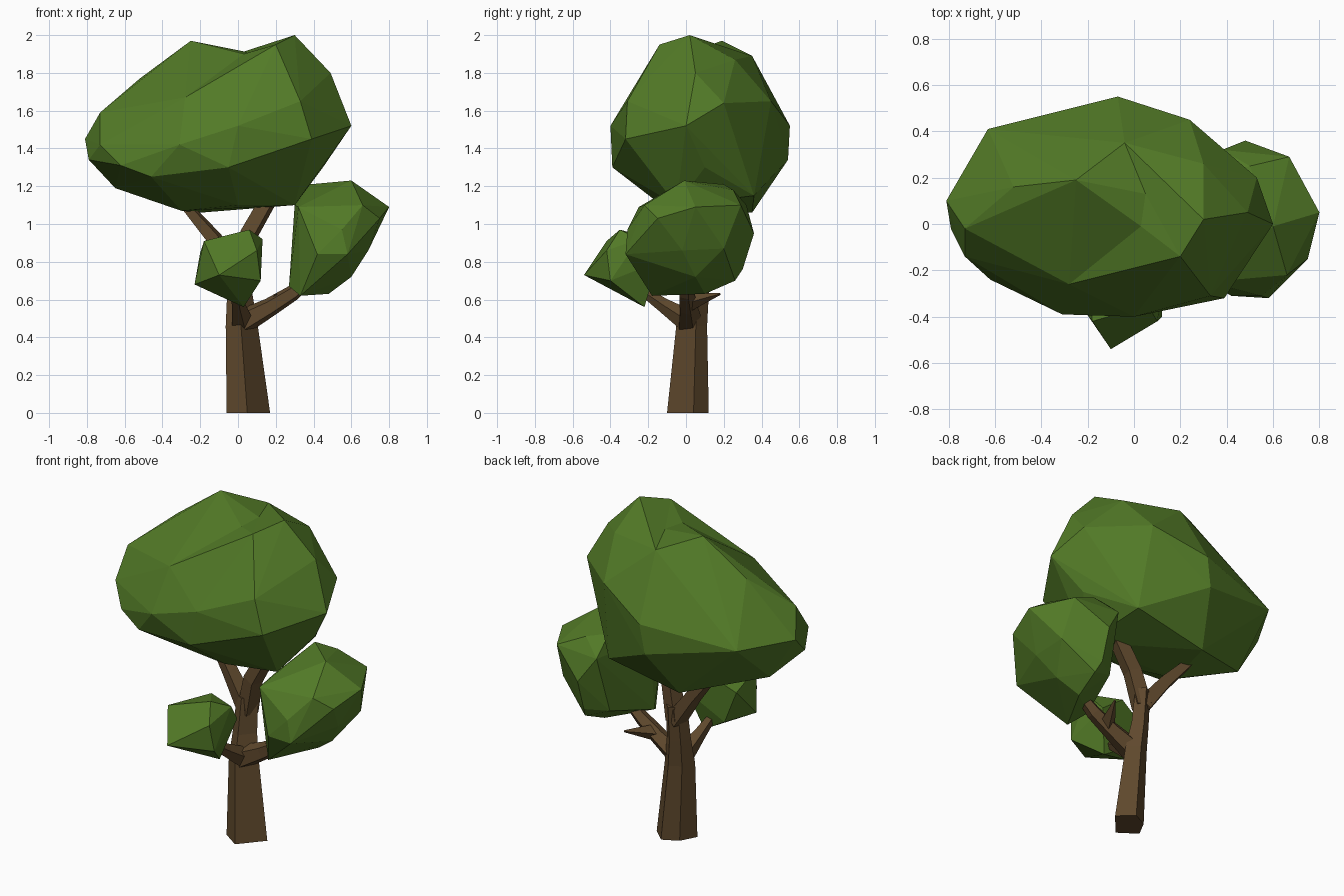
import bpy, bmesh, math
from mathutils import Vector


def material(name, color):
    m = bpy.data.materials.new(name)
    m.diffuse_color = (*color, 1)
    return m


LEAF = material("leaf_green", (0.085, 0.195, 0.02))
BARK = material("bark_brown", (0.115, 0.066, 0.026))


def finish(bm, name, mat):
    bmesh.ops.recalc_face_normals(bm, faces=bm.faces)
    me = bpy.data.meshes.new(name)
    bm.to_mesh(me)
    bm.free()
    me.materials.append(mat)
    ob = bpy.data.objects.new(name, me)
    bpy.context.collection.objects.link(ob)
    return ob


def foliage(name, pts, dents=()):
    """Faceted clump stretched over key points; each dent (a, b, low) sinks the ridge a-b to low."""
    bm = bmesh.new()
    for p in pts:
        bm.verts.new(p)
    bmesh.ops.convex_hull(bm, input=bm.verts[:])
    for v in [v for v in bm.verts if not v.link_faces]:
        bm.verts.remove(v)
    for a, b, low in dents:
        va = min(bm.verts, key=lambda v: (v.co - Vector(a)).length)
        vb = min(bm.verts, key=lambda v: (v.co - Vector(b)).length)
        ridge = bm.edges.get((va, vb))
        if ridge and all(len(f.verts) == 3 for f in ridge.link_faces):
            o = [v for f in ridge.link_faces for v in f.verts if v not in (va, vb)]
            bm.edges.remove(ridge)
            m = bm.verts.new(low)
            for p, q in ((va, o[0]), (o[0], vb), (vb, o[1]), (o[1], va)):
                bm.faces.new((p, q, m))
    return finish(bm, name, LEAF)


def skin(bm, rings):
    """Join rings of vertices into a closed faceted tube."""
    n = len(rings[0])
    for r, s in zip(rings, rings[1:]):
        for k in range(n):
            bm.faces.new((r[k], r[(k + 1) % n], s[(k + 1) % n], s[k]))
    bm.faces.new(rings[0][::-1])
    bm.faces.new(rings[-1])


def limb(name, path, sides=5, spin=0.0):
    """Tapered faceted limb along (x, y, z, radius) stations."""
    bm = bmesh.new()
    c = [Vector(p[:3]) for p in path]
    rings = []
    for i, p in enumerate(path):
        t = (c[min(i + 1, len(c) - 1)] - c[max(i - 1, 0)]).normalized()
        u = Vector((0, 1, 0)) - t * t.y
        if abs(t.y) > 0.8:
            u = Vector((1, 0, 0)) - t * t.x
        u.normalize()
        w = t.cross(u)
        angles = [spin + math.tau * k / sides for k in range(sides)]
        rings.append([bm.verts.new(c[i] + p[3] * (u * math.cos(a) + w * math.sin(a)))
                      for a in angles])
    skin(bm, rings)
    return finish(bm, name, BARK)


# Main crown with two peaks and a dip between them
peak_r, peak_l, brow = (0.30, 0.02, 2.0), (-0.25, 0.19, 1.97), (0.2, -0.14, 1.95)
foliage("main_crown", [
    peak_r, peak_l, brow, (-0.04, 0.35, 1.89), (0, -0.2, 1.81),
    (0.49, 0.05, 1.8), (0.3, 0.26, 1.87), (0.53, 0.2, 1.64), (0.24, 0.45, 1.65),
    (0.6, 0, 1.52), (0.39, -0.32, 1.45), (0.33, -0.31, 1.65), (0, -0.4, 1.52),
    (-0.31, -0.39, 1.42), (-0.05, -0.39, 1.3), (-0.46, -0.3, 1.25), (-0.28, -0.26, 1.67),
    (-0.73, -0.02, 1.59), (-0.81, 0.1, 1.45), (-0.79, -0.02, 1.34), (-0.73, -0.14, 1.42),
    (-0.62, -0.24, 1.31), (-0.63, 0.41, 1.45), (-0.52, 0.16, 1.77), (-0.07, 0.55, 1.52),
    (-0.1, 0.54, 1.34), (-0.65, 0.12, 1.19), (-0.2, 0.35, 1.06), (0.3, -0.05, 1.1),
    (0, -0.13, 1.1), (-0.3, 0.0, 1.07), (0.27, 0.36, 1.15), (0.45, 0.1, 1.3)],
    dents=[(peak_r, peak_l, (0.05, 0.13, 1.91)), (peak_l, brow, (0.03, -0.01, 1.9))])

# Side clump on the right
foliage("right_clump", [
    (0.6, -0.01, 1.23), (0.38, 0.2, 1.21), (0.3, -0.08, 1.1), (0.8, 0.05, 1.09),
    (0.66, -0.22, 1.1), (0.32, -0.25, 1.09), (0.75, -0.15, 1.03), (0.58, -0.32, 0.84),
    (0.55, -0.31, 0.97), (0.42, -0.31, 0.84), (0.67, 0.29, 1.1), (0.48, 0.36, 0.95),
    (0.48, 0.3, 0.76), (0.69, -0.02, 0.86), (0.69, 0.2, 0.87), (0.6, 0.05, 0.72),
    (0.48, 0.1, 0.63), (0.33, -0.18, 0.62), (0.27, -0.08, 0.67), (0.36, 0.22, 0.75),
    (0.38, 0.32, 1.1), (0.5, 0.26, 0.7), (0.5, 0.25, 1.18)])

# Small clump at the front
foliage("front_clump", [
    (-0.1, -0.54, 0.73), (-0.18, -0.42, 0.91), (0.06, -0.35, 0.97), (0.13, -0.25, 0.92),
    (0.12, -0.4, 0.7), (0.03, -0.22, 0.56), (-0.23, -0.35, 0.68), (-0.2, -0.2, 0.85),
    (0.1, -0.15, 0.8), (-0.12, -0.2, 0.65), (0.1, -0.42, 0.86), (-0.06, -0.17, 0.92)])

# Trunk with an uneven five-sided section on level rings
section = [(1, 0.26), (0.26, 0.96), (-0.55, 0.55), (-1, -0.3), (-0.05, -0.96)]
bm = bmesh.new()
skin(bm, [[bm.verts.new((x + r * dx, y + r * dy, z)) for dx, dy in section]
          for x, y, z, r in ((0.055, 0.01, 0, 0.115), (0.02, 0.03, 0.46, 0.085),
                             (0.01, 0.055, 0.62, 0.068), (0.01, 0.08, 0.83, 0.06))])
finish(bm, "trunk", BARK)

# Branches
limb("left_branch", [(0.01, 0.08, 0.74, 0.06), (-0.13, 0.11, 0.93, 0.046),
                     (-0.33, 0.16, 1.16, 0.025)], 4, 0.5)
limb("upper_branch", [(0.01, 0.08, 0.74, 0.06), (0.06, 0.06, 0.95, 0.055),
                      (0.18, 0.05, 1.16, 0.05)], 4, 0.5)
limb("right_branch", [(0.02, 0.02, 0.48, 0.07), (0.17, 0.01, 0.56, 0.052),
                      (0.29, 0.0, 0.635, 0.044), (0.42, 0.0, 0.74, 0.025)])
limb("right_twig", [(0.2, 0.0, 0.58, 0.05), (0.29, 0.18, 0.63, 0.006)], 4)
limb("front_branch", [(0.02, 0.02, 0.48, 0.065), (0.0, -0.12, 0.57, 0.04),
                      (-0.02, -0.28, 0.68, 0.02)])
